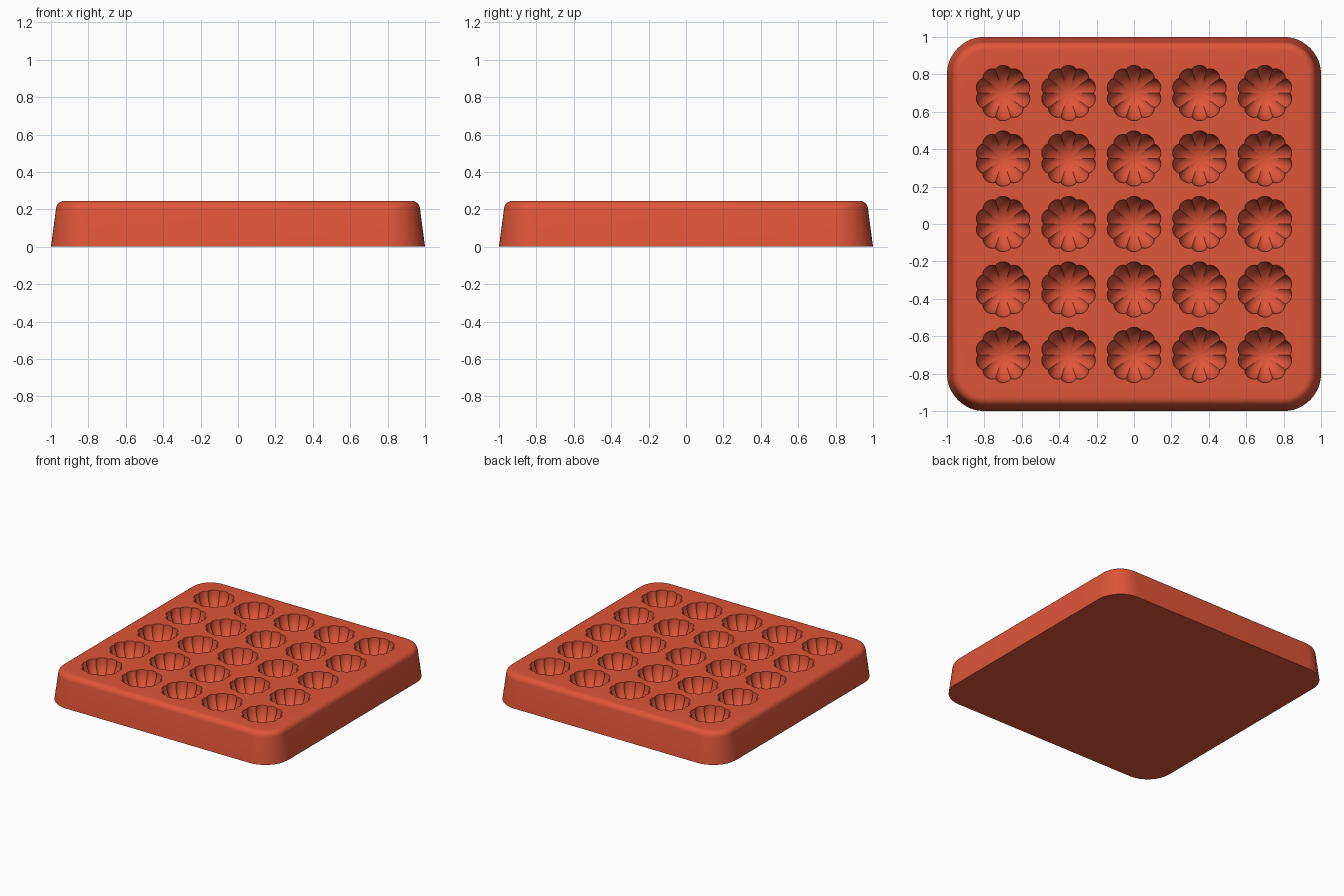
import bpy, bmesh, math

cube = bpy.data.objects.get("Cube")
if cube:
    bpy.data.objects.remove(cube, do_unlink=True)

clay = bpy.data.materials.new("terracotta_red")
clay.use_nodes = True
COLOUR = (0.73, 0.09, 0.04, 1)
clay.diffuse_color = COLOUR
clay.node_tree.nodes["Principled BSDF"].inputs["Base Color"].default_value = COLOUR

HEIGHT, PITCH, COUNT = 0.245, 0.35, 5
RADIUS, DEPTH, LOBES = 0.148, 0.15, 10


def make_object(name, bm):
    bmesh.ops.recalc_face_normals(bm, faces=bm.faces)
    mesh = bpy.data.meshes.new(name)
    bm.to_mesh(mesh)
    bm.free()
    mesh.materials.append(clay)
    obj = bpy.data.objects.new(name, mesh)
    bpy.context.collection.objects.link(obj)
    return obj


def loft(bm, rings):
    """Skin closed rings of points and cap both ends."""
    loops = [[bm.verts.new(p) for p in ring] for ring in rings]
    for a, b in zip(loops, loops[1:]):
        for i in range(len(a)):
            j = (i + 1) % len(a)
            bm.faces.new((a[i], a[j], b[j], b[i]))
    bm.faces.new(loops[0])
    bm.faces.new(loops[-1])


def rounded_square(half, radius, z, steps=12):
    points = []
    for quarter in range(4):
        mid = math.radians(45 + 90 * quarter)
        cx = math.copysign(half - radius, math.cos(mid))
        cy = math.copysign(half - radius, math.sin(mid))
        for k in range(steps + 1):
            a = math.radians(90 * (quarter + k / steps))
            points.append((cx + radius * math.cos(a), cy + radius * math.sin(a), z))
    return points


def fluted_ring(cx, cy, radius, z, steps=80):
    points = []
    for k in range(steps):
        a = math.tau * k / steps
        r = radius * (0.9 + 0.1 * abs(math.sin(LOBES * a / 2)) ** 0.7)
        points.append((cx + r * math.cos(a), cy + r * math.sin(a), z))
    return points


# Tapered tray block with a rounded upper rim
bm = bmesh.new()
rings = [rounded_square(1, 0.2, 0)]
FILLET = 0.045
for k in range(9):
    a = math.radians(8 + 82 * k / 8)
    inset = 1 - 0.973 + FILLET * (1 - math.cos(a))
    rings.append(rounded_square(1 - inset, 0.2 - inset, HEIGHT - FILLET * (1 - math.sin(a))))
loft(bm, rings)
tray = make_object("tray", bm)

# Fluted bowl cutters in a square grid
bm = bmesh.new()
offset = (COUNT - 1) / 2
for col in range(COUNT):
    for row in range(COUNT):
        x, y = (col - offset) * PITCH, (row - offset) * PITCH
        bowl = [fluted_ring(x, y, RADIUS, HEIGHT + 0.05)]
        for k in range(12):
            a = math.radians(88 * k / 11)
            bowl.append(fluted_ring(x, y, RADIUS * math.cos(a), HEIGHT - DEPTH * math.sin(a)))
        loft(bm, bowl)
cutter = make_object("cavity_cutter", bm)

# Carve the cavities, then keep only the finished tray
carve = tray.modifiers.new("cavities", "BOOLEAN")
carve.operation, carve.solver, carve.object = "DIFFERENCE", "EXACT", cutter
bpy.ops.object.select_all(action="DESELECT")
tray.select_set(True)
bpy.context.view_layer.objects.active = tray
bpy.ops.object.modifier_apply(modifier=carve.name)
bpy.data.objects.remove(cutter, do_unlink=True)
bpy.ops.object.shade_smooth_by_angle(angle=math.radians(30))
